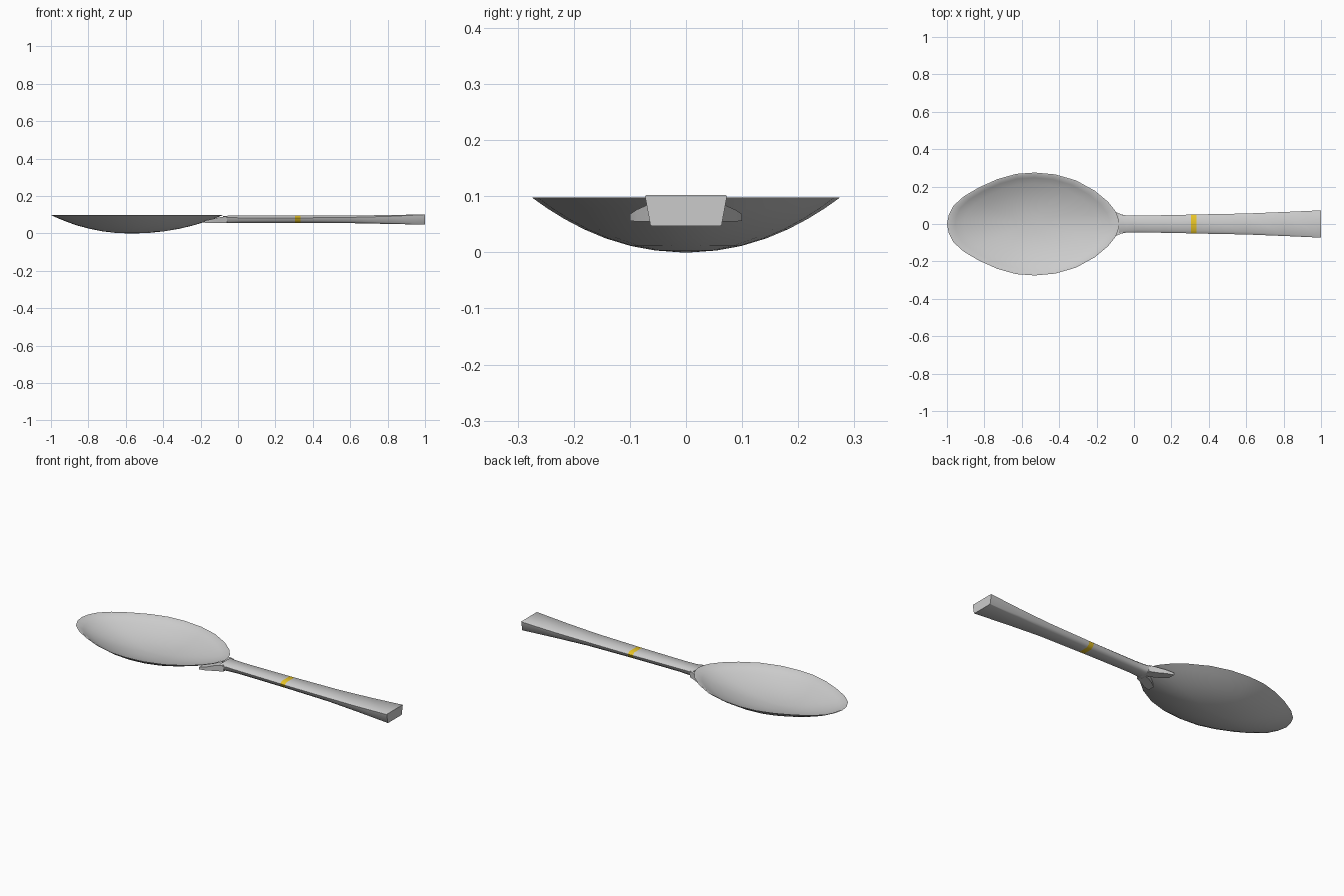
import bpy, bmesh, math

if "Cube" in bpy.data.objects:
    bpy.data.objects.remove(bpy.data.objects["Cube"])


def make_object(name, rings, cap_start=True, cap_end=True, angle=60):
    """Skin a list of closed rings into one smooth object."""
    bm = bmesh.new()
    loops = [[bm.verts.new(p) for p in ring] for ring in rings]
    for a, b in zip(loops, loops[1:]):
        n = len(a)
        for i in range(n):
            bm.faces.new((a[i], a[(i + 1) % n], b[(i + 1) % n], b[i]))
    if cap_start:
        bm.faces.new(loops[0][::-1])
    if cap_end:
        bm.faces.new(loops[-1])
    bmesh.ops.recalc_face_normals(bm, faces=bm.faces)
    mesh = bpy.data.meshes.new(name)
    bm.to_mesh(mesh)
    bm.free()
    obj = bpy.data.objects.new(name, mesh)
    bpy.context.collection.objects.link(obj)
    bpy.ops.object.select_all(action='DESELECT')
    obj.select_set(True)
    bpy.context.view_layer.objects.active = obj
    bpy.ops.object.shade_smooth_by_angle(angle=math.radians(angle))
    return obj


# Bowl: half of the rim outline, mirrored, then shrunk toward the deepest point
half = [(-0.99, 0.05), (-0.965, 0.098), (-0.91, 0.148), (-0.83, 0.195),
        (-0.73, 0.24), (-0.63, 0.268), (-0.53, 0.275), (-0.42, 0.265),
        (-0.31, 0.233), (-0.21, 0.178), (-0.14, 0.12), (-0.1, 0.07),
        (-0.085, 0.035)]
outline = [(-1.0, 0)] + half + [(-0.08, 0)] + [(x, -y) for x, y in reversed(half)]
CX, RIM = -0.57, 0.098


def bowl_ring(r, floor):
    z = floor + (RIM - floor) * r ** 2.1
    return [(CX + (x - CX) * r, y * r, z) for x, y in outline]


steps = [0.04, 0.2, 0.36, 0.52, 0.66, 0.79, 0.9]
outer = [bowl_ring(r, 0.0) for r in steps + [1.0]]
lip = [(CX + (x - CX) * 0.975, y * 0.975, RIM) for x, y in outline]
inner = [bowl_ring(r, 0.014) for r in reversed(steps)]
make_object("bowl", outer + [lip] + inner, angle=50)


# Handle sections: x, half width, bottom z, top z, corner chamfer
def section(x, w, z0, z1, c):
    h = z1 - z0
    b = w * 0.87
    cy, cz = w * c, h * c
    right = [(b - cy, z0), (b, z0 + cz), (w, z1 - cz), (w - cy, z1)]
    pts = right + [(-y, z) for y, z in reversed(right)]
    return [(x, y, z) for y, z in pts]


front = [(-0.08, 0.053, 0.055, 0.094, 0.2), (-0.04, 0.046, 0.055, 0.095, 0.25),
         (0.02, 0.045, 0.056, 0.095, 0.3), (0.16, 0.047, 0.056, 0.095, 0.3),
         (0.305, 0.05, 0.056, 0.095, 0.3)]
band = [front[-1], (0.335, 0.051, 0.056, 0.095, 0.3)]
rear = [band[-1], (0.6, 0.056, 0.055, 0.096, 0.25),
        (0.8, 0.064, 0.051, 0.098, 0.15), (1.0, 0.073, 0.047, 0.102, 0.03)]
make_object("handle_front", [section(*s) for s in front], True, False)
ring = make_object("gold_band", [section(*s) for s in band], False, False)
make_object("handle_end", [section(*s) for s in rear], False, True)

gold = bpy.data.materials.new("gold")
gold.diffuse_color = (0.8, 0.55, 0.02, 1)
gold.use_nodes = True
gold.node_tree.nodes["Principled BSDF"].inputs["Base Color"].default_value = gold.diffuse_color
ring.data.materials.append(gold)

# Forked neck: two prongs gripping the underside of the bowl
for side, name in ((1, "left"), (-1, "right")):
    path = [(-0.06, 0.0, 0.048, 0.055, 0.092), (-0.1, 0.008, 0.065, 0.055, 0.086),
            (-0.14, 0.03, 0.088, 0.055, 0.076), (-0.18, 0.06, 0.1, 0.056, 0.068)]
    make_object("neck_prong_" + name,
                [[(x, side * a, z0), (x, side * b, z0), (x, side * b, z1), (x, side * a, z1)]
                 for x, a, b, z0, z1 in path])
